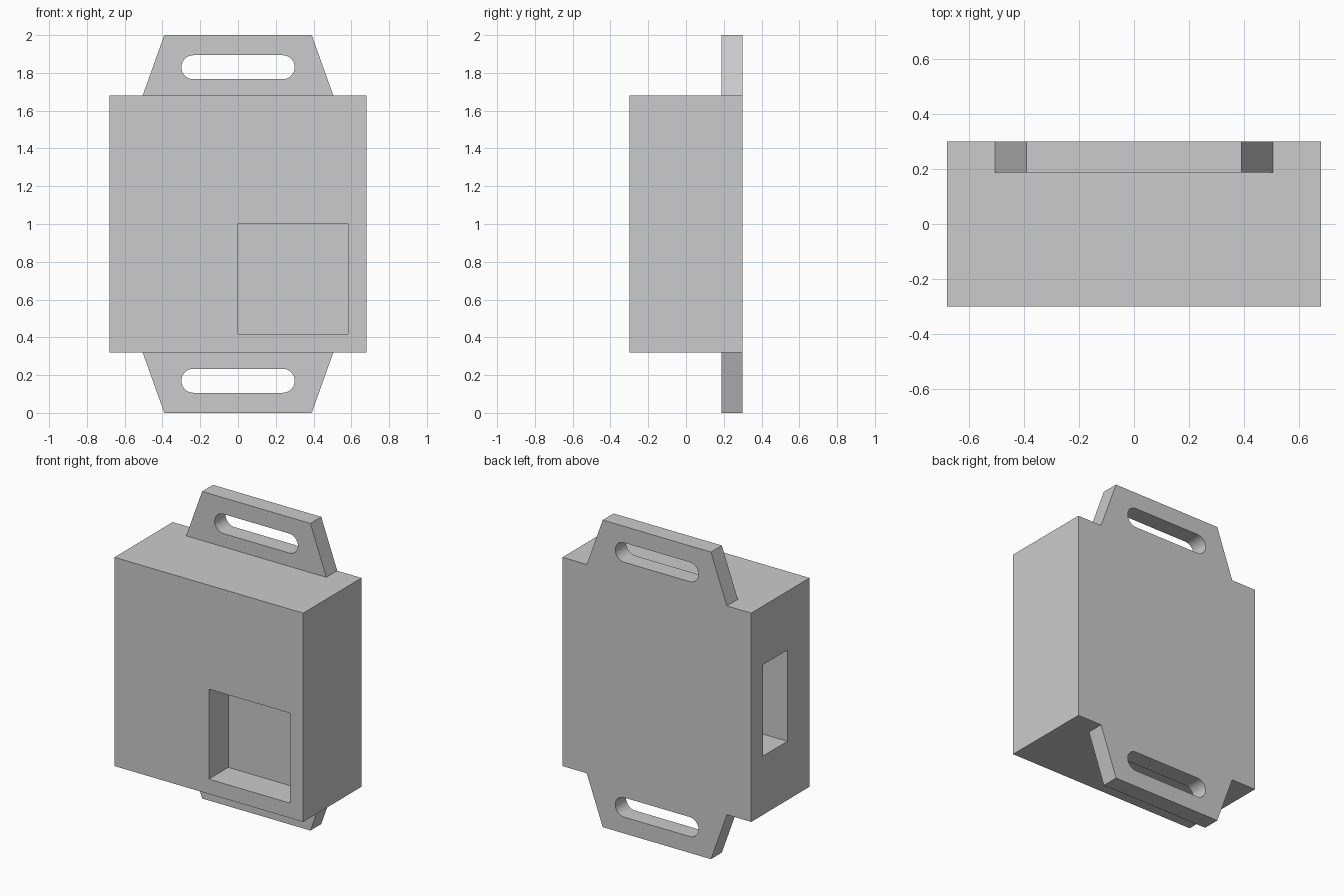
import bpy, bmesh, math

if "Cube" in bpy.data.objects:
    bpy.data.objects.remove(bpy.data.objects["Cube"])


def prism(name, outline, y0, y1):
    """Extrude an (x, z) outline from y0 to y1."""
    bm = bmesh.new()
    face = bm.faces.new([bm.verts.new((x, y0, z)) for x, z in outline])
    ext = bmesh.ops.extrude_face_region(bm, geom=[face])
    verts = [g for g in ext["geom"] if isinstance(g, bmesh.types.BMVert)]
    bmesh.ops.translate(bm, verts=verts, vec=(0, y1 - y0, 0))
    bmesh.ops.recalc_face_normals(bm, faces=bm.faces[:])
    mesh = bpy.data.meshes.new(name)
    bm.to_mesh(mesh)
    bm.free()
    obj = bpy.data.objects.new(name, mesh)
    bpy.context.collection.objects.link(obj)
    return obj


def box(name, x0, x1, y0, y1, z0, z1):
    return prism(name, [(x0, z0), (x1, z0), (x1, z1), (x0, z1)], y0, y1)


def combine(target, tool, operation):
    """Apply a boolean and delete the tool object."""
    tool.hide_render = True
    mod = target.modifiers.new(tool.name, 'BOOLEAN')
    mod.operation = operation
    mod.solver = 'EXACT'
    mod.object = tool
    bpy.context.view_layer.objects.active = target
    bpy.ops.object.modifier_apply(modifier=mod.name)
    bpy.data.objects.remove(tool)


def stadium(half_width, radius, zc, steps=16):
    """Outline of a slot with round ends."""
    pts = []
    for side, start in ((1, -math.pi / 2), (-1, math.pi / 2)):
        for i in range(steps + 1):
            a = start + math.pi * i / steps
            pts.append((side * (half_width - radius) + radius * math.cos(a),
                        zc + radius * math.sin(a)))
    return pts


# main block
case = box("case", -0.68, 0.68, -0.30, 0.30, 0.32, 1.68)

# strap tabs with slots, mirrored about z = 1
for label, s in (("upper", 1), ("lower", -1)):
    tab = prism(label + "_strap_tab",
                [(x, 1 + s * h) for x, h in
                 ((-0.505, 0.68), (0.505, 0.68), (0.39, 1.0), (-0.39, 1.0))],
                0.188, 0.30)
    slot = prism(label + "_slot_cutter", stadium(0.30, 0.0635, 1 + s * 0.83), 0.1, 0.4)
    combine(tab, slot, 'DIFFERENCE')
    combine(case, tab, 'UNION')

# square front recess
combine(case, box("recess_cutter", 0.0, 0.583, -0.4, -0.10, 0.417, 1.003), 'DIFFERENCE')

# deep bay opening on the left side
combine(case, box("bay_cutter", -0.8, 0.30, -0.072, 0.178, 0.703, 1.297), 'DIFFERENCE')

# merge coplanar faces so the back has no seams
bm = bmesh.new()
bm.from_mesh(case.data)
bmesh.ops.remove_doubles(bm, verts=bm.verts[:], dist=1e-5)
bmesh.ops.dissolve_limit(bm, angle_limit=math.radians(1),
                         verts=bm.verts[:], edges=bm.edges[:])
bm.to_mesh(case.data)
bm.free()

# round slot ends shade smooth, corners stay sharp
case.select_set(True)
bpy.context.view_layer.objects.active = case
bpy.ops.object.shade_smooth_by_angle(angle=math.radians(30))
